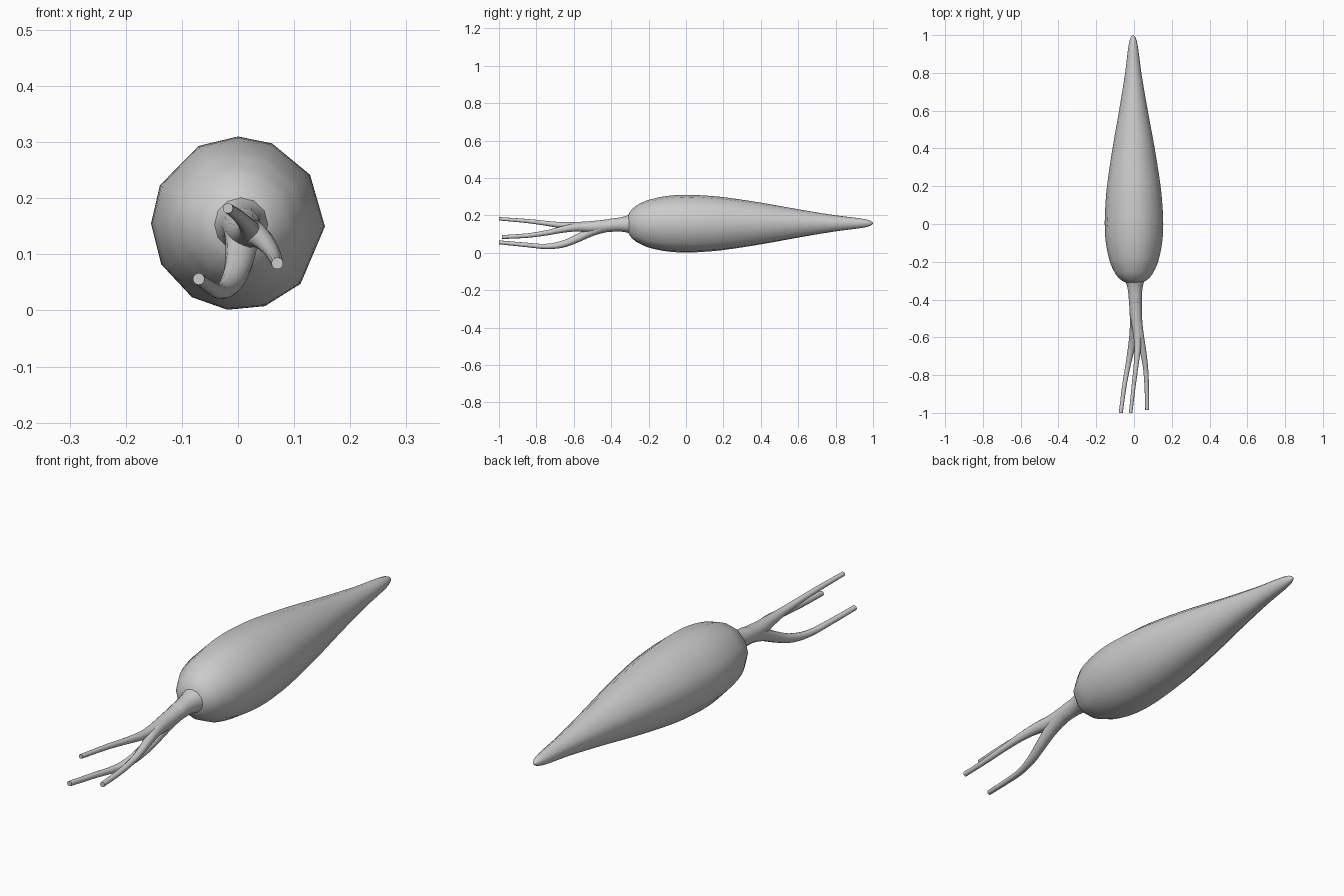
import bpy, bmesh
from math import cos, sin, radians
from mathutils import Vector

if "Cube" in bpy.data.objects:
    bpy.data.objects.remove(bpy.data.objects["Cube"])


def smooth_path(pts, steps):
    """Hermite interpolation along y of (y, x, z, radius) points."""
    p = [Vector(q) for q in pts]
    n = len(p)
    tan = []
    for i in range(n):
        a, b = p[max(i - 1, 0)], p[min(i + 1, n - 1)]
        tan.append((b - a) / (b[0] - a[0]))
    out = []
    for i in range(n - 1):
        h = p[i + 1][0] - p[i][0]
        for s in range(steps):
            t = s / steps
            out.append(p[i] * (2*t**3 - 3*t**2 + 1) + tan[i] * h * (t**3 - 2*t**2 + t)
                       + p[i + 1] * (3*t**2 - 2*t**3) + tan[i + 1] * h * (t**3 - t**2))
    out.append(p[-1])
    return out


def loft(name, pts, angles, steps, smooth_angle):
    """Skin rings along y into a closed tube."""
    bm = bmesh.new()
    rings = []
    for y, x, z, r in smooth_path(pts, steps):
        rings.append([bm.verts.new((x + r * cos(radians(a)), y, z + r * sin(radians(a))))
                      for a in angles])
    n = len(angles)
    for a, b in zip(rings, rings[1:]):
        for i in range(n):
            j = (i + 1) % n
            bm.faces.new((a[i], a[j], b[j], b[i]))
    bm.faces.new(rings[0])
    bm.faces.new(rings[-1])
    bmesh.ops.recalc_face_normals(bm, faces=bm.faces)
    mesh = bpy.data.meshes.new(name)
    bm.to_mesh(mesh)
    bm.free()
    ob = bpy.data.objects.new(name, mesh)
    bpy.context.collection.objects.link(ob)
    bpy.ops.object.select_all(action='DESELECT')
    ob.select_set(True)
    bpy.context.view_layer.objects.active = ob
    bpy.ops.object.shade_smooth_by_angle(angle=radians(smooth_angle))
    return ob


# Carrot root: slightly irregular twelve-sided section
root_angles = [-2, 34, 67, 90, 117, 154, 180, 208, 238, 263, 288, 316]
root = [(-0.285, 0.005, 0.155, 0.035), (-0.305, 0.004, 0.155, 0.05),
        (-0.300, 0.003, 0.155, 0.065)]
root_profile = [(-0.312, 0.040), (-0.300, 0.064), (-0.275, 0.090), (-0.25, 0.106),
                (-0.20, 0.128), (-0.10, 0.149), (0.0, 0.155), (0.1, 0.151),
                (0.2, 0.142), (0.4, 0.112), (0.6, 0.076), (0.8, 0.043),
                (0.92, 0.028), (0.97, 0.019), (0.99, 0.011), (1.0, 0.002)]
loft("carrot_root", [(y, -0.005 * max(y, 0), 0.155 + 0.003 * max(y, 0), r)
                     for y, r in root_profile], root_angles, 3, 60)

# Leaf stalks: three branches sharing one trunk
trunk = [(-0.28, 0.004, 0.155, 0.058), (-0.32, 0.005, 0.153, 0.044),
         (-0.36, 0.006, 0.151, 0.037), (-0.42, 0.008, 0.145, 0.034)]
branches = {
    "lower_stalk": [(-0.50, 0.007, 0.118, 0.029), (-0.58, 0.000, 0.078, 0.024),
                    (-0.66, -0.014, 0.046, 0.019), (-0.75, -0.032, 0.034, 0.014),
                    (-0.85, -0.050, 0.042, 0.012), (-1.0, -0.070, 0.056, 0.0105)],
    "side_stalk": [(-0.50, 0.013, 0.138, 0.030), (-0.58, 0.028, 0.137, 0.023),
                   (-0.66, 0.045, 0.125, 0.018), (-0.75, 0.060, 0.106, 0.014),
                   (-0.85, 0.067, 0.092, 0.012), (-0.985, 0.070, 0.084, 0.0105)],
    "upper_stalk": [(-0.50, 0.012, 0.140, 0.030), (-0.58, 0.018, 0.142, 0.023),
                    (-0.66, 0.019, 0.147, 0.017), (-0.75, 0.011, 0.158, 0.013),
                    (-0.85, -0.001, 0.170, 0.011), (-1.0, -0.018, 0.182, 0.009)],
}
for name, pts in branches.items():
    loft(name, trunk + pts, range(0, 360, 30), 3, 50)
